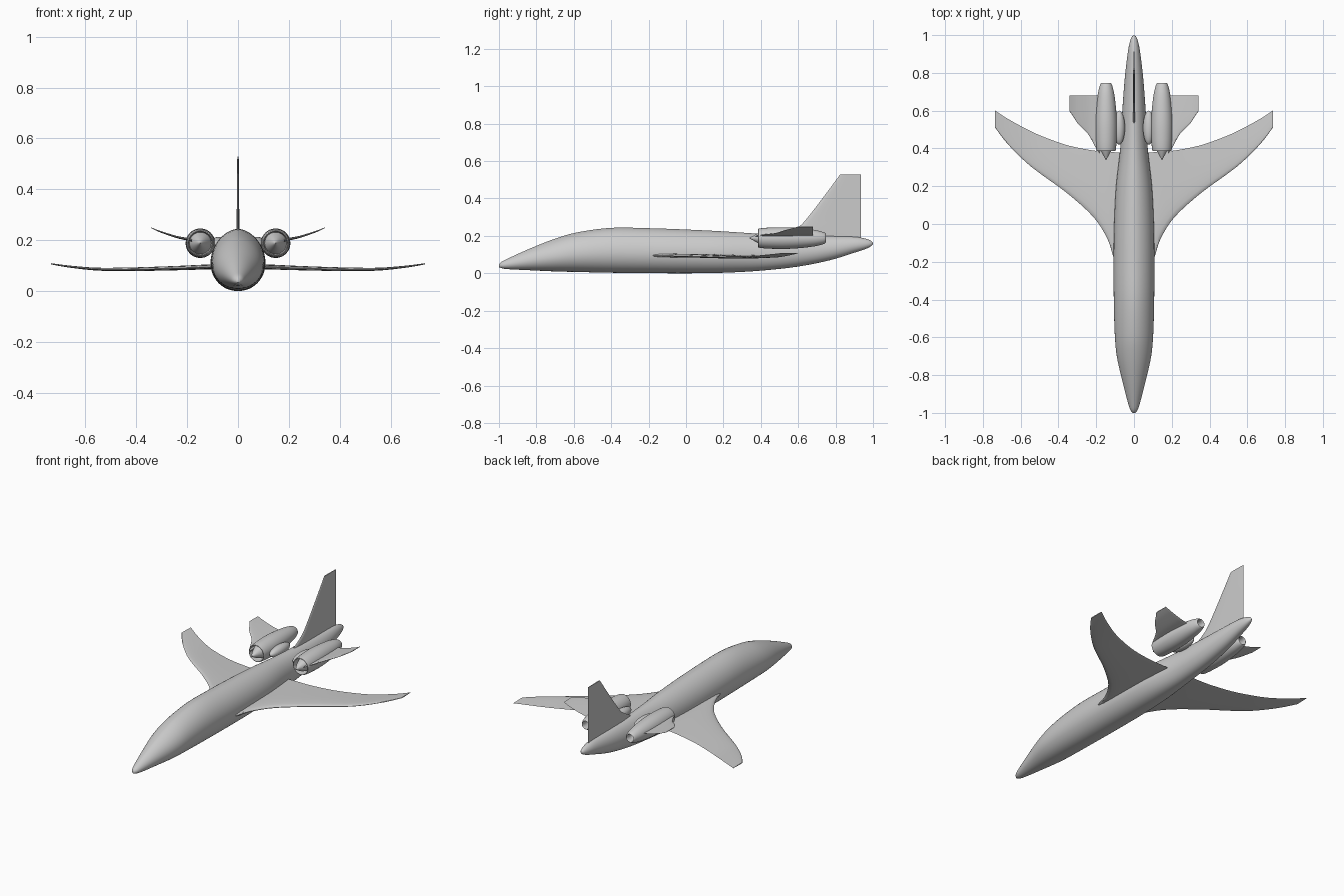
import bpy, math
from mathutils import Vector

if "Cube" in bpy.data.objects:
    bpy.data.objects.remove(bpy.data.objects["Cube"])


def smooth_rows(rows, n):
    """Catmull-Rom interpolation through rows of numbers."""
    out = []
    for i in range(len(rows) - 1):
        a, b, c, d = (rows[max(0, min(len(rows) - 1, i + k))] for k in (-1, 0, 1, 2))
        for s in range(n):
            t = s / n
            out.append([0.5 * (2 * q + (r - p) * t + (2 * p - 5 * q + 4 * r - w) * t * t
                               + (3 * q - p - 3 * r + w) * t ** 3)
                        for p, q, r, w in zip(a, b, c, d)])
    return out + [list(rows[-1])]


def loft(name, rings, mirror=False, angle=40):
    """Skin equal-sized closed rings and cap both ends."""
    n = len(rings[0])
    verts = [v for r in rings for v in r]
    faces = [(i * n + j, i * n + (j + 1) % n, (i + 1) * n + (j + 1) % n, (i + 1) * n + j)
             for i in range(len(rings) - 1) for j in range(n)]
    faces += [tuple(range(n))[::-1], tuple(range(len(verts) - n, len(verts)))]
    me = bpy.data.meshes.new(name)
    me.from_pydata(verts, [], faces)
    ob = bpy.data.objects.new(name, me)
    bpy.context.collection.objects.link(ob)
    bpy.context.view_layer.objects.active = ob
    bpy.ops.object.select_all(action='DESELECT')
    ob.select_set(True)
    bpy.ops.object.mode_set(mode='EDIT')
    bpy.ops.mesh.select_all(action='SELECT')
    bpy.ops.mesh.normals_make_consistent(inside=False)
    bpy.ops.object.mode_set(mode='OBJECT')
    bpy.ops.object.shade_smooth_by_angle(angle=math.radians(angle))
    if mirror:
        ob.modifiers.new("Mirror", 'MIRROR').use_mirror_merge = False
    return ob


def lathe(name, profile, x, z, n=40, steps=4, sharp=False):
    """Spin (y, radius) points around a y-axis line, mirrored to both sides."""
    rows = profile if sharp else smooth_rows(profile, steps)
    rings = [[(x + r * math.cos(2 * math.pi * k / n), y, z + r * math.sin(2 * math.pi * k / n))
              for k in range(n)] for y, r in rows]
    return loft(name, rings, True)


def blade(name, stations, normal, mirror=True, m=10):
    """Aerofoil surface; station = span, height, leading y, trailing y, thickness."""
    rings = []
    for a, h, y0, y1, t in stations:
        ring = []
        for k in range(2 * m):
            u = (1 - math.cos(math.pi * k / m)) / 2
            th = 0.5 * t * 2.6 * (math.sqrt(u) - u) * (1.2 - 0.2 * u) + 0.0006 * (u > 0.01)
            s = 1 if k <= m else -1
            ring.append((a, y0 + (y1 - y0) * u, h + s * th) if normal == 'Z'
                        else (s * th, y0 + (y1 - y0) * u, h))
        rings.append(ring)
    return loft(name, rings, mirror)


# Fuselage: y, bottom z, top z, half width
body = [(-1, .033, .048, .006), (-.985, .027, .062, .019), (-.95, .022, .080, .031),
        (-.83, .016, .134, .062), (-.7, .010, .185, .091), (-.58, .007, .219, .102),
        (-.4, .003, .243, .107), (-.2, .001, .241, .108), (0, 0, .234, .105),
        (.2, .003, .224, .095), (.4, .014, .211, .073), (.6, .036, .203, .062),
        (.77, .070, .199, .049), (.9, .110, .195, .034), (.96, .130, .185, .023),
        (.99, .145, .173, .012), (1, .157, .162, .002)]
rings = []
for y, b, t, w in smooth_rows(body, 4):
    c = b + .45 * (t - b)
    ring = []
    for k in range(48):
        a = 2 * math.pi * k / 48
        co, si = math.cos(a), math.sin(a)
        p = 1.15 if si > 0 else .95
        ring.append((w * math.copysign(abs(co) ** p, co), y, c + si * (t - c if si > 0 else c - b)))
    rings.append(ring)
loft("fuselage", rings, angle=60)

# Swept main wings with blended roots and raised tips
wing = [(.05, .096, -.28, .375, .024), (.105, .095, -.185, .38, .024), (.14, .094, -.08, .382, .024),
        (.215, .091, .037, .389, .022), (.35, .087, .16, .416, .019), (.48, .085, .255, .462, .016),
        (.57, .087, .325, .503, .013), (.67, .097, .425, .558, .009), (.735, .107, .51, .60, .005)]
blade("main_wing", smooth_rows(wing, 4), 'Z')

# Engine nacelles with inlet lips and hollow nozzles
ex, ez = .148, .188
nacelle = [(.47, .020), (.43, .043), (.392, .046), (.386, .049), (.395, .052), (.44, .056),
           (.52, .058), (.60, .054), (.68, .045), (.725, .035), (.745, .027), (.742, .022),
           (.70, .019), (.69, .003)]
lathe("engine_nacelle", nacelle, ex, ez)

# Pointed inlet cones
lathe("inlet_cone", [(.338, .0005), (.386, .027), (.43, .043), (.46, .03)], ex, ez, sharp=True)

# Rounded pylons joining engines to the body
pylon = lathe("engine_pylon", [(.51 - .09 * math.cos(math.pi * i / 12),
                                max(.0003, .03 * math.sin(math.pi * i / 12)))
                               for i in range(13)], .078, .183, n=24, sharp=True)

# Small tailplanes growing from the outer side of the engines
tail = [(.18, .199, .37, .68, .012), (.206, .205, .41, .68, .012), (.243, .213, .476, .68, .010),
        (.296, .230, .53, .68, .007), (.32, .239, .566, .68, .005), (.342, .249, .598, .68, .003)]
blade("tailplane", smooth_rows(tail, 4), 'Z')

# Upright fin with a curved leading edge
fin = [(0, .16, .47, .935, .016), (0, .205, .53, .935, .016), (0, .25, .605, .935, .014),
       (0, .30, .652, .935, .012), (0, .41, .737, .935, .010), (0, .528, .824, .935, .006)]
blade("tail_fin", smooth_rows(fin, 4), 'X', mirror=False)
